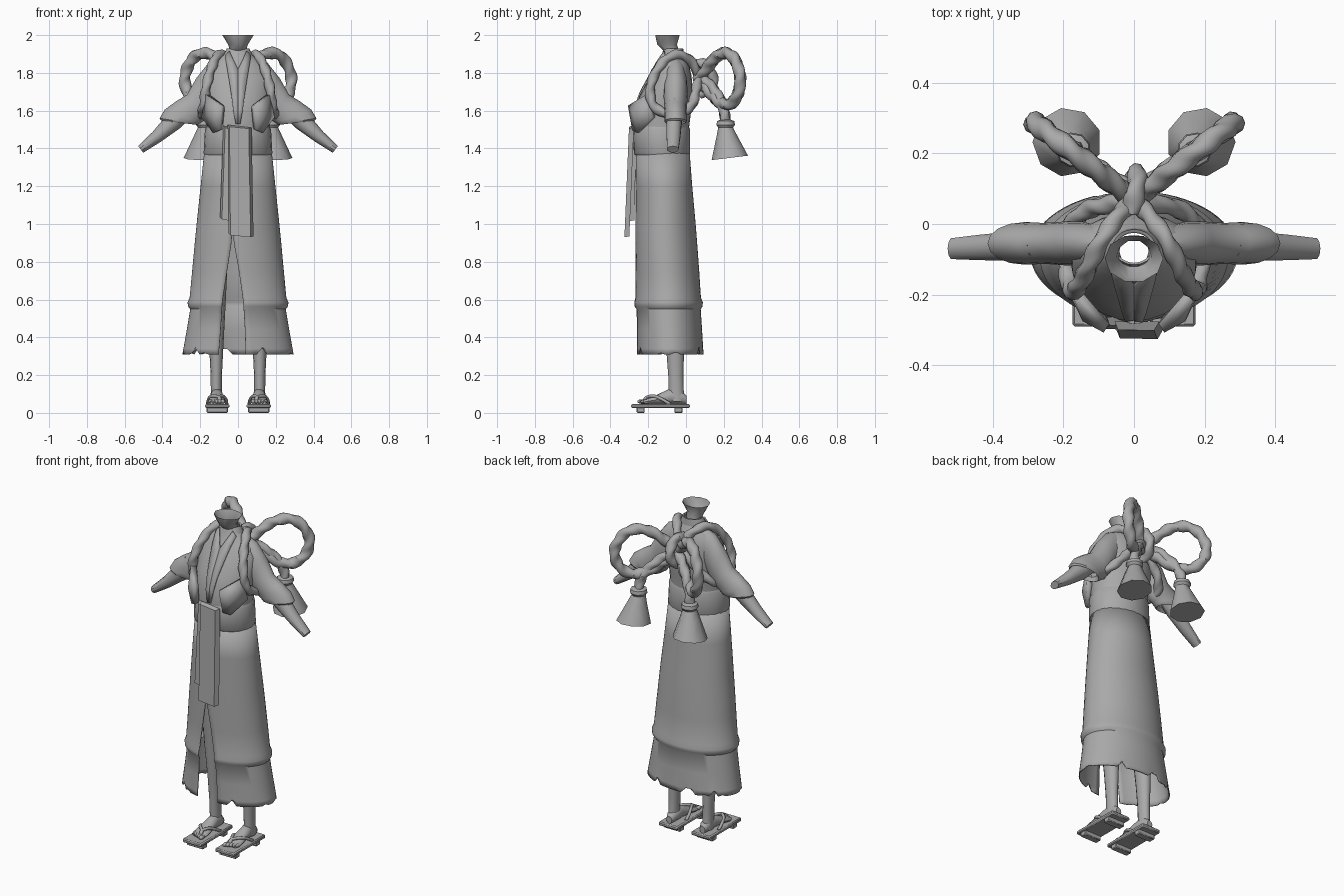
import bpy, bmesh, math, random
from mathutils import Vector as V

if "Cube" in bpy.data.objects:
    bpy.data.objects.remove(bpy.data.objects["Cube"])

random.seed(4)
mat = bpy.data.materials.new("clay_grey")
mat.diffuse_color = (0.4, 0.4, 0.4, 1)
mat.use_nodes = True
mat.node_tree.nodes["Principled BSDF"].inputs["Base Color"].default_value = mat.diffuse_color


def finish(name, bm, angle=40, thick=0):
    bmesh.ops.recalc_face_normals(bm, faces=bm.faces)
    me = bpy.data.meshes.new(name)
    bm.to_mesh(me)
    bm.free()
    ob = bpy.data.objects.new(name, me)
    bpy.context.collection.objects.link(ob)
    me.materials.append(mat)
    if thick:
        mod = ob.modifiers.new("thickness", 'SOLIDIFY')
        mod.thickness = thick
        mod.offset = 0
    bpy.ops.object.select_all(action='DESELECT')
    bpy.context.view_layer.objects.active = ob
    ob.select_set(True)
    bpy.ops.object.shade_smooth_by_angle(angle=math.radians(angle))
    return ob


def loft(name, rings, closed=True, caps=(False, False), angle=40, thick=0):
    bm = bmesh.new()
    vs = [[bm.verts.new(p) for p in r] for r in rings]
    n = len(rings[0])
    for a, b in zip(vs, vs[1:]):
        for i in range(n if closed else n - 1):
            j = (i + 1) % n
            bm.faces.new((a[i], a[j], b[j], b[i]))
    if caps[0]:
        bm.faces.new(vs[0])
    if caps[1]:
        bm.faces.new(vs[-1])
    return finish(name, bm, angle, thick)


def ring(c, u, v, n=16):
    return [V(c) + V(u) * math.cos(t * 2 * math.pi / n) + V(v) * math.sin(t * 2 * math.pi / n) for t in range(n)]


def flat_ring(z, rx, front, back, n=24, cx=0):
    return ring((cx, (front + back) / 2, z), (rx, 0, 0), (0, (back - front) / 2, 0), n)


def box(name, x0, x1, y0, y1, z0, z1, bevel=0.006):
    bm = bmesh.new()
    bmesh.ops.create_cube(bm, size=1)
    for v in bm.verts:
        v.co = ((x0 + x1) / 2 + v.co.x * (x1 - x0), (y0 + y1) / 2 + v.co.y * (y1 - y0), (z0 + z1) / 2 + v.co.z * (z1 - z0))
    bmesh.ops.bevel(bm, geom=bm.edges[:], offset=bevel, segments=1, affect='EDGES')
    return finish(name, bm)


def ball(name, c, s):
    bm = bmesh.new()
    bmesh.ops.create_uvsphere(bm, u_segments=12, v_segments=8, radius=1)
    for v in bm.verts:
        v.co = V(c) + V((v.co.x * s[0], v.co.y * s[1], v.co.z * s[2]))
    return finish(name, bm, 60)


def rope(name, pts, r, twist=70.0, lobes=0.13, n=10, steps=8):
    # tube swept along a smooth path, with a twisted two-strand section
    P = [V(p) for p in pts]
    P = [2 * P[0] - P[1]] + P + [2 * P[-1] - P[-2]]
    path = []
    for i in range(1, len(P) - 2):
        a, b, c, d = P[i - 1:i + 3]
        for k in range(steps):
            t = k / steps
            path.append(0.5 * (2 * b + (c - a) * t + (2 * a - 5 * b + 4 * c - d) * t * t + (3 * b - a - 3 * c + d) * t ** 3))
    path.append(P[-2])
    up, dist, rings = V((0.31, 0.2, 0.93)), 0, []
    for i, p in enumerate(path):
        d = (path[min(i + 1, len(path) - 1)] - path[max(i - 1, 0)]).normalized()
        up = (up - d * up.dot(d)).normalized()
        side = d.cross(up)
        if i:
            dist += (p - path[i - 1]).length
        row = []
        for k in range(n):
            t = 2 * math.pi * k / n
            row.append(p + (up * math.cos(t) + side * math.sin(t)) * r * (1 + lobes * math.cos(2 * t - twist * dist)))
        rings.append(row)
    return loft(name, rings, caps=(True, True), angle=50)


# torso: height, half width, front y, back y
TORSO = [(1.37, .172, -.265, .015), (1.5, .168, -.27, .015), (1.58, .172, -.275, .025), (1.68, .18, -.243, .035),
         (1.78, .18, -.19, .03), (1.85, .14, -.15, .015), (1.895, .075, -.128, -.015), (1.93, .052, -.118, -.025)]
loft("kimono_top", [flat_ring(*t) for t in TORSO])


def chest_y(x, z):
    for a, b in zip(TORSO, TORSO[1:]):
        if a[0] <= z <= b[0]:
            f = (z - a[0]) / (b[0] - a[0])
            rx, fr, bk = (a[i] + (b[i] - a[i]) * f for i in (1, 2, 3))
            return (fr + bk) / 2 - (bk - fr) / 2 * math.sqrt(max(0, 1 - (x / rx) ** 2))


# waist sash and its hanging ends
loft("waist_sash", [flat_ring(1.365, .178, -.268, .018), flat_ring(1.375, .182, -.276, .022),
                    flat_ring(1.5, .175, -.28, .022), flat_ring(1.515, .168, -.272, .015)])
SASH = [(-.078, .075, 1.51, -.07, -.095, -.04, 1.025, "sash_end_back", -.275, -.285),
        (-.055, .072, 1.515, .08, -.05, .082, .94, "sash_end_front", -.288, -.312)]
for x0, x1, zt, _, b0, b1, zb, nm, yt, yb in SASH:
    rows = []
    for i in range(7):
        f = i / 6
        l, r = x0 + (b0 - x0) * f, x1 + (b1 - x1) * f
        if nm == "sash_end_back":
            r = -.02
        z, y = zt + (zb - zt) * f, yt + (yb - yt) * f
        rows.append([(l, y + .012, z + .01), (l + .01, y - .012, z), (r - .015, y - .014, z - .01), (r, y + .012, z - .005)])
    loft(nm, rows, caps=(True, True))

# skirt: height, half width, front y, back y, slit left x, slit right x
SKIRT = [(1.38, .176, -.262, .016, 0, 0), (1.2, .195, -.264, .03, 0, 0), (1.0, .216, -.265, .048, -.028, -.026),
         (.9, .226, -.265, .056, -.035, -.022), (.75, .24, -.265, .067, -.058, .005), (.61, .253, -.265, .076, -.08, .025),
         (.585, .264, -.272, .086, -.083, .028), (.565, .262, -.271, .085, -.084, .03), (.55, .25, -.26, .075, -.085, .03),
         (.44, .268, -.258, .082, -.092, .037), (.34, .286, -.257, .088, -.1, .04), (.31, .291, -.257, .09, -.102, .041)]
rows, N = [], 56
for z, rx, fr, bk, xl, xr in SKIRT:
    a0, a1 = math.asin(xr / rx), 2 * math.pi + math.asin(xl / rx)
    row = []
    for i in range(N + 1):
        a = a0 + (a1 - a0) * i / N
        zz = z + (random.choice([0, 0, 0, 0, .008, .035]) if z < .32 else 0)
        row.append((rx * math.sin(a), (fr + bk) / 2 - (bk - fr) / 2 * math.cos(a), zz))
    rows.append(row)
loft("skirt", rows, closed=False, thick=.006)

# neck with open jaw
loft("neck", [flat_ring(1.84, .045, -.12, -.03, 10), flat_ring(1.915, .042, -.118, -.035, 10),
              flat_ring(1.95, .052, -.155, -.045, 10), flat_ring(2.0, .083, -.166, -.03, 10)])
loft("collar", [flat_ring(1.875, .085, -.135, -.01, 20), flat_ring(1.93, .06, -.115, -.015, 20),
                flat_ring(1.925, .05, -.11, -.025, 20)])

for s, tag in ((1, "left"), (-1, "right")):
    def m(pts):
        return [(s * p[0], p[1], p[2]) for p in pts]

    # lapel plate on the chest
    inner = [(.045, 1.915), (.02, 1.86), (0, 1.82), (0, 1.7), (0, 1.62), (0, 1.53)]
    outer = [(.068, 1.89), (.06, 1.84), (.052, 1.79), (.035, 1.68), (.025, 1.6), (.012, 1.53)]
    loft(tag + "_lapel", [m([(x, chest_y(x, z) - .006 - .002 * (s > 0), z) for x, z in (a, b)]) for a, b in zip(inner, outer)],
         closed=False, thick=.008)

    # wide sleeve: upper edge point, lower edge point, half depth
    sleeve = [((.08, 1.89), (.12, 1.64), .05), ((.155, 1.855), (.14, 1.6), .062), ((.222, 1.77), (.155, 1.575), .063),
              ((.27, 1.685), (.17, 1.555), .06), ((.33, 1.648), (.185, 1.545), .058), ((.388, 1.605), (.2, 1.535), .06),
              ((.415, 1.56), (.21, 1.527), .06), ((.408, 1.548), (.218, 1.525), .054), ((.38, 1.58), (.23, 1.55), .045)]
    rings = []
    for (ax, az), (bx, bz), hw in sleeve:
        c = ((ax + bx) / 2, -.055, (az + bz) / 2)
        rings.append(m(ring(c, ((ax - bx) / 2, 0, (az - bz) / 2), (0, hw, 0))))
    loft(tag + "_sleeve", rings)

    # forearm
    arm = [(.27, 1.62, .055, .045), (.34, 1.545, .05, .043), (.43, 1.462, .034, .038), (.515, 1.395, .022, .031)]
    loft(tag + "_forearm", [m(ring((x, -.06 - .04 * (x - .27), z), (r * .6, 0, r * .8), (0, h, 0), 10)) for x, z, r, h in arm],
         caps=(True, True))

    # folded cloth flap beside the chest
    bm = bmesh.new()
    flap = [(.16, -.2, 1.685), (.078, -.295, 1.625), (.088, -.272, 1.5), (.123, -.25, 1.485), (.18, -.17, 1.565)]
    vs = [bm.verts.new(p) for p in m(flap)]
    mid = bm.verts.new((s * .135, -.265, 1.58))
    for i in range(5):
        bm.faces.new((vs[i], vs[(i + 1) % 5], mid))
    finish(tag + "_chest_flap", bm, 40, .03)

    # rope around the shoulder
    rope(tag + "_shoulder_rope", m([(0, .07, 1.79), (.05, .015, 1.87), (.10, -.06, 1.895), (.135, -.135, 1.84), (.165, -.185, 1.74),
                                    (.18, -.18, 1.64), (.19, -.11, 1.585), (.185, -.02, 1.59), (.14, .035, 1.64), (.07, .055, 1.72), (0, .07, 1.77)]), .025)

    # bow loop standing out behind the back
    loop = [(0, 1.77), (.08, 1.83), (.16, 1.885), (.25, 1.905), (.33, 1.87), (.38, 1.78), (.36, 1.69), (.29, 1.635),
            (.2, 1.64), (.11, 1.69), (0, 1.76)]
    rope(tag + "_bow_loop", m([(.74 * d, .07 + .57 * d, z) for d, z in loop]), .03)

    # hanging cord with bell tassel
    rope(tag + "_tassel_cord", m([(.01, .09, 1.77), (.08, .14, 1.72), (.14, .185, 1.65), (.168, .205, 1.58), (.172, .21, 1.51)]), .027)
    bell = [(1.555, .02, 0), (1.545, .046, 0), (1.525, .05, 0), (1.51, .04, 0), (1.46, .058, .008), (1.35, .098, .022)]
    rings = []
    for z, r, o in bell:
        tilt = .012 * (z < 1.4)
        rings.append(m(ring((.172 + o * .8, .21 + o, z), (r, 0, 0), (0, r, tilt), 9)))
    loft(tag + "_tassel", rings, caps=(True, True))

    # leg and foot
    loft(tag + "_leg", [flat_ring(z, r, a, b, 12, s * .115) for z, r, a, b in
                        ((.06, .03, -.09, -.005), (.12, .029, -.092, -.012), (.2, .03, -.094, -.014),
                         (.34, .037, -.105, -.01), (.55, .048, -.13, -.01), (1.0, .07, -.17, -.02))], caps=(True, True))
    foot = [(.003, .018, .09), (-.02, .03, .115), (-.08, .033, .13), (-.12, .037, .112), (-.17, .044, .088), (-.205, .046, .076), (-.225, .04, .068)]
    loft(tag + "_foot", [ring((s * .112, y, (t + .046) / 2), (w, 0, 0), (0, 0, (t - .046) / 2), 12) for y, w, t in foot],
         caps=(True, True))
    for i in range(5):
        ball(f"{tag}_toe_{i + 1}", (s * (.08 + .0165 * i), -.235 + .007 * i, .06), (.0125 - .001 * i, .022, .012))

    # wooden sandal with two teeth and a forked strap
    box(tag + "_sandal_sole", s * .11 - .064, s * .11 + .064, -.29, .02, .025, .048)
    for nm, y in (("front", -.24), ("back", -.04)):
        box(f"{tag}_sandal_{nm}_tooth", s * .11 - .056, s * .11 + .056, y - .021, y + .021, 0, .03, .004)
    for nm, d in (("inner", -1), ("outer", 1)):
        rope(f"{tag}_strap_{nm}", m([(.097, -.225, .06), (.1, -.205, .083), (.11 + d * .03, -.165, .088), (.11 + d * .047, -.12, .068),
                                     (.11 + d * .05, -.085, .046)]), .009, lobes=0, n=8, steps=4)

# bow knot
ball("bow_knot", (0, .08, 1.775), (.04, .045, .05))
rope("knot_wrap", [(-.01, .035, 1.84), (.005, .09, 1.85), (.01, .14, 1.79), (0, .13, 1.72), (-.01, .07, 1.69)], .027)
